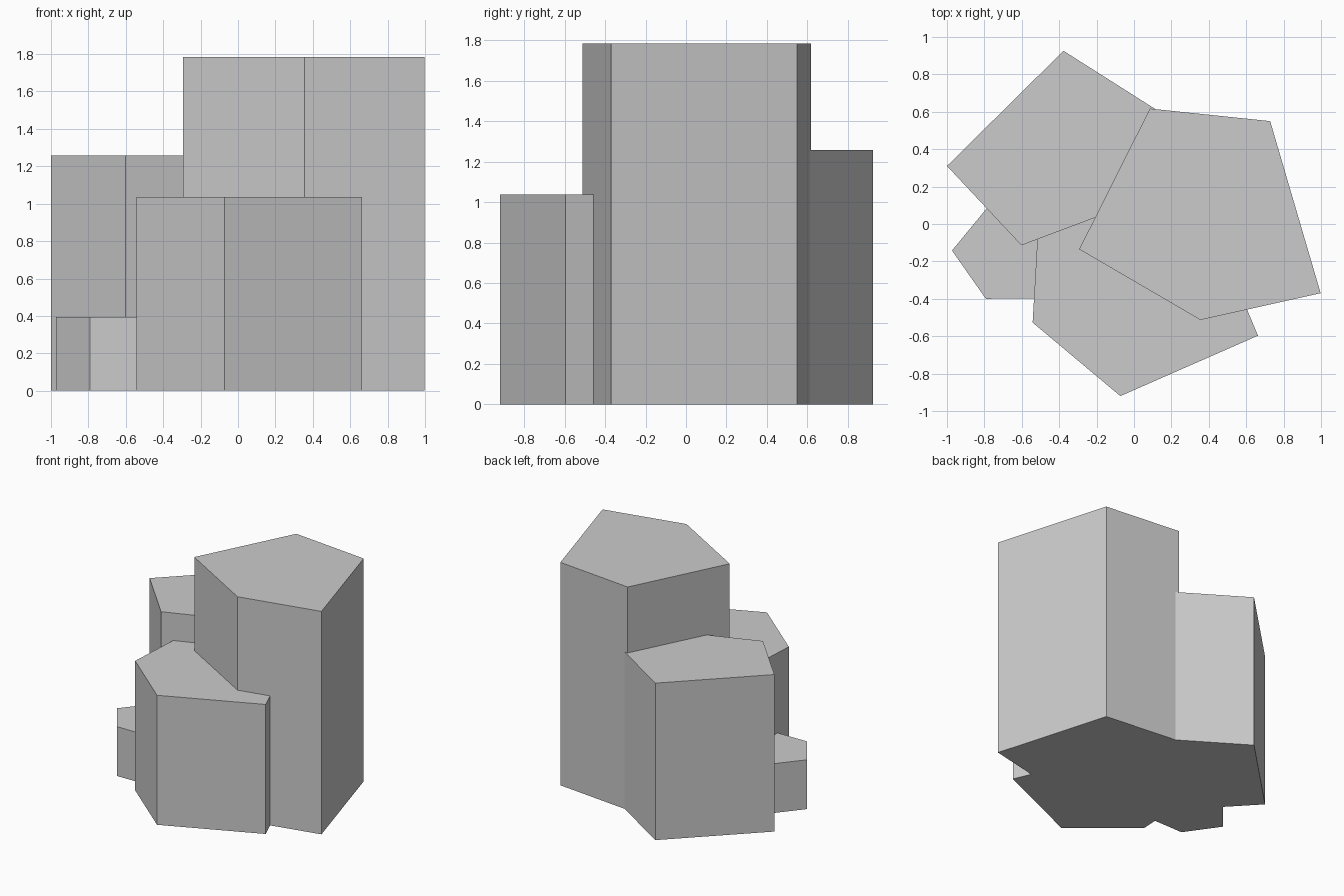
import bpy, bmesh

if "Cube" in bpy.data.objects:
    bpy.data.objects.remove(bpy.data.objects["Cube"])


def prism(name, outline, height):
    """Upright flat-topped column from a counter-clockwise outline."""
    bm = bmesh.new()
    base = bm.faces.new([bm.verts.new((x, y, 0)) for x, y in outline])
    top = bmesh.ops.extrude_face_region(bm, geom=[base], use_keep_orig=True)
    verts = [g for g in top["geom"] if isinstance(g, bmesh.types.BMVert)]
    bmesh.ops.translate(bm, verts=verts, vec=(0, 0, height))
    bmesh.ops.recalc_face_normals(bm, faces=bm.faces[:])
    mesh = bpy.data.meshes.new(name)
    bm.to_mesh(mesh)
    bm.free()
    obj = bpy.data.objects.new(name, mesh)
    bpy.context.collection.objects.link(obj)
    return obj


# Cluster of overlapping five-sided rock columns
prism("tall_column", [(0.085, 0.617), (-0.293, -0.135), (0.355, -0.513),
                      (0.998, -0.37), (0.728, 0.55)][::-1][::-1], 1.785)
prism("back_column", [(-0.377, 0.926), (-1.0, 0.31), (-0.602, -0.114),
                      (0.1, 0.15), (0.2, 0.56)], 1.257)
prism("front_column", [(-0.542, -0.527), (-0.073, -0.92), (0.663, -0.597),
                       (0.4, 0.03), (-0.505, 0.12)], 1.037)
prism("small_column", [(-0.973, -0.142), (-0.792, -0.4), (-0.45, -0.396),
                       (-0.35, 0.0), (-0.7, 0.19)], 0.395)
